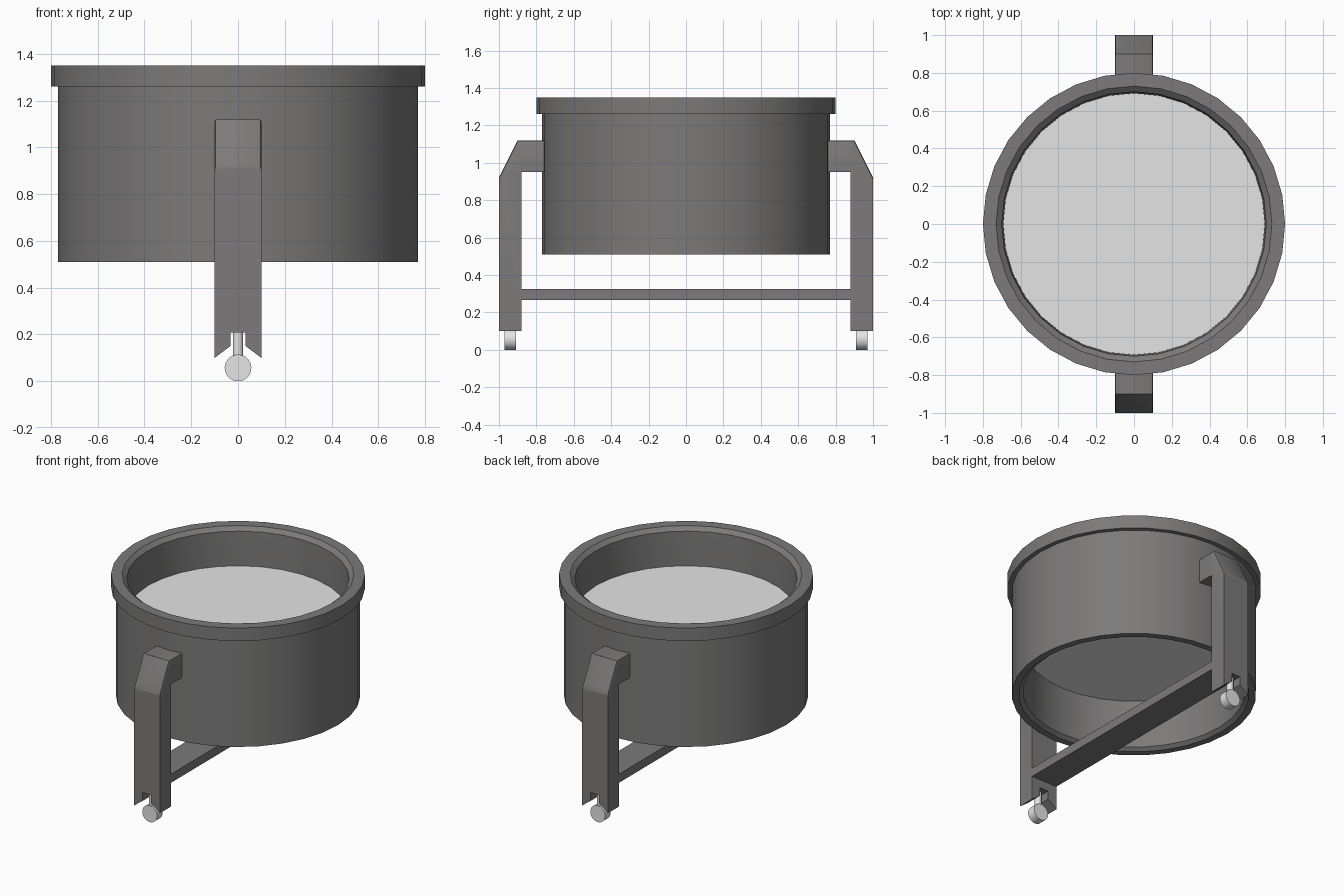
import bpy, bmesh, math
from mathutils import Matrix, Vector

if "Cube" in bpy.data.objects:
    bpy.data.objects.remove(bpy.data.objects["Cube"])


def material(name, v):
    m = bpy.data.materials.new(name)
    m.diffuse_color = (v[0], v[1], v[2], 1)
    m.use_nodes = True
    m.node_tree.nodes["Principled BSDF"].inputs["Base Color"].default_value = m.diffuse_color
    return m


DARK = material("dark_grey", (0.2, 0.195, 0.193))
LIGHT = material("light_grey", (0.78, 0.78, 0.78))


def finish(bm, name, mat, smooth=True):
    bmesh.ops.recalc_face_normals(bm, faces=bm.faces[:])
    me = bpy.data.meshes.new(name)
    bm.to_mesh(me)
    bm.free()
    me.materials.append(mat)
    ob = bpy.data.objects.new(name, me)
    bpy.context.collection.objects.link(ob)
    if smooth:
        bpy.ops.object.select_all(action='DESELECT')
        ob.select_set(True)
        bpy.context.view_layer.objects.active = ob
        bpy.ops.object.shade_smooth_by_angle(angle=math.radians(30))
    return ob


def lathe(name, profile, mat, n=32):
    """Closed (radius, z) profile turned about z."""
    bm = bmesh.new()
    rings = [[bm.verts.new((r * math.cos(2 * math.pi * i / n),
                            r * math.sin(2 * math.pi * i / n), z))
              for i in range(n)] for r, z in profile]
    for k, a in enumerate(rings):
        b = rings[(k + 1) % len(rings)]
        for i in range(n):
            j = (i + 1) % n
            bm.faces.new((a[i], a[j], b[j], b[i]))
    return finish(bm, name, mat)


def cylinder(name, r, depth, loc, mat, along_y=False, n=32):
    bm = bmesh.new()
    mx = Matrix.Translation(loc)
    if along_y:
        mx = mx @ Matrix.Rotation(math.pi / 2, 4, 'X')
    bmesh.ops.create_cone(bm, cap_ends=True, segments=n, radius1=r, radius2=r,
                          depth=depth, matrix=mx)
    return finish(bm, name, mat)


def leg(name, turn):
    # front outline with the notched foot, extruded in depth
    half = [(0.033, 0.208), (0.033, 0.15), (0.1, 0.10), (0.1, 1.12)]
    outline = half + [(-x, z) for x, z in reversed(half)]
    bm = bmesh.new()
    face = bm.faces.new([bm.verts.new((x, -1.0, z)) for x, z in outline])
    res = bmesh.ops.extrude_face_region(bm, geom=[face])
    bmesh.ops.translate(bm, vec=(0, 0.12, 0),
                        verts=[g for g in res["geom"] if isinstance(g, bmesh.types.BMVert)])
    bmesh.ops.recalc_face_normals(bm, faces=bm.faces[:])
    # arm reaching into the drum wall
    bmesh.ops.bisect_plane(bm, geom=bm.verts[:] + bm.edges[:] + bm.faces[:],
                           plane_co=(0, 0, 0.95), plane_no=(0, 0, 1))
    bm.normal_update()
    back = [f for f in bm.faces if f.normal.y > 0.9 and f.calc_center_median().z > 0.95]
    res = bmesh.ops.extrude_face_region(bm, geom=back)
    bmesh.ops.delete(bm, geom=[f for f in back if f.is_valid], context='FACES_ONLY')
    bmesh.ops.translate(bm, vec=(0, 0.16, 0),
                        verts=[g for g in res["geom"] if isinstance(g, bmesh.types.BMVert)])
    # sloped shoulder
    res = bmesh.ops.bisect_plane(bm, geom=bm.verts[:] + bm.edges[:] + bm.faces[:],
                                 plane_co=(0, -1.0, 0.92), plane_no=Vector((0, -0.2, 0.1)),
                                 clear_outer=True)
    cut = [g for g in res["geom_cut"] if isinstance(g, bmesh.types.BMEdge)]
    bmesh.ops.edgeloop_fill(bm, edges=cut)
    bmesh.ops.recalc_face_normals(bm, faces=bm.faces[:])
    bm.normal_update()
    # soft upper side edges
    soft = [e for e in bm.edges if len(e.link_faces) == 2
            and any(abs(f.normal.x) > 0.9 for f in e.link_faces)
            and any(f.normal.z > 0.2 for f in e.link_faces)
            and min(v.co.z for v in e.verts) > 0.9]
    bmesh.ops.bevel(bm, geom=soft, offset=0.01, segments=2, profile=0.5, affect='EDGES')
    bmesh.ops.transform(bm, matrix=Matrix.Rotation(turn, 4, 'Z'), verts=bm.verts[:])
    return finish(bm, name, DARK)


# drum shell with rim
lathe("drum_shell", [(0.77, 0.51), (0.77, 1.26), (0.80, 1.26), (0.80, 1.35),
                     (0.73, 1.35), (0.70, 1.325), (0.692, 1.10), (0.692, 0.85),
                     (0.70, 0.53), (0.725, 0.51)], DARK)

# pale filling inside the drum
cylinder("drum_filling", 0.695, 0.23, (0, 0, 0.973), LIGHT)

# legs with castors
for side, turn, s in (("front", 0, -1), ("back", math.pi, 1)):
    leg(side + "_leg", turn)
    cylinder(side + "_castor_stem", 0.022, 0.14, (0, s * 0.94, 0.15), LIGHT, n=16)
    cylinder(side + "_castor_wheel", 0.057, 0.06, (0, s * 0.94, 0.057), LIGHT, True)

# crossbar between the legs
bm = bmesh.new()
bmesh.ops.create_cube(bm, size=1, matrix=Matrix.Translation((0, 0, 0.295))
                      @ Matrix.Diagonal((0.2, 1.77, 0.06, 1)))
finish(bm, "crossbar", DARK, False)
